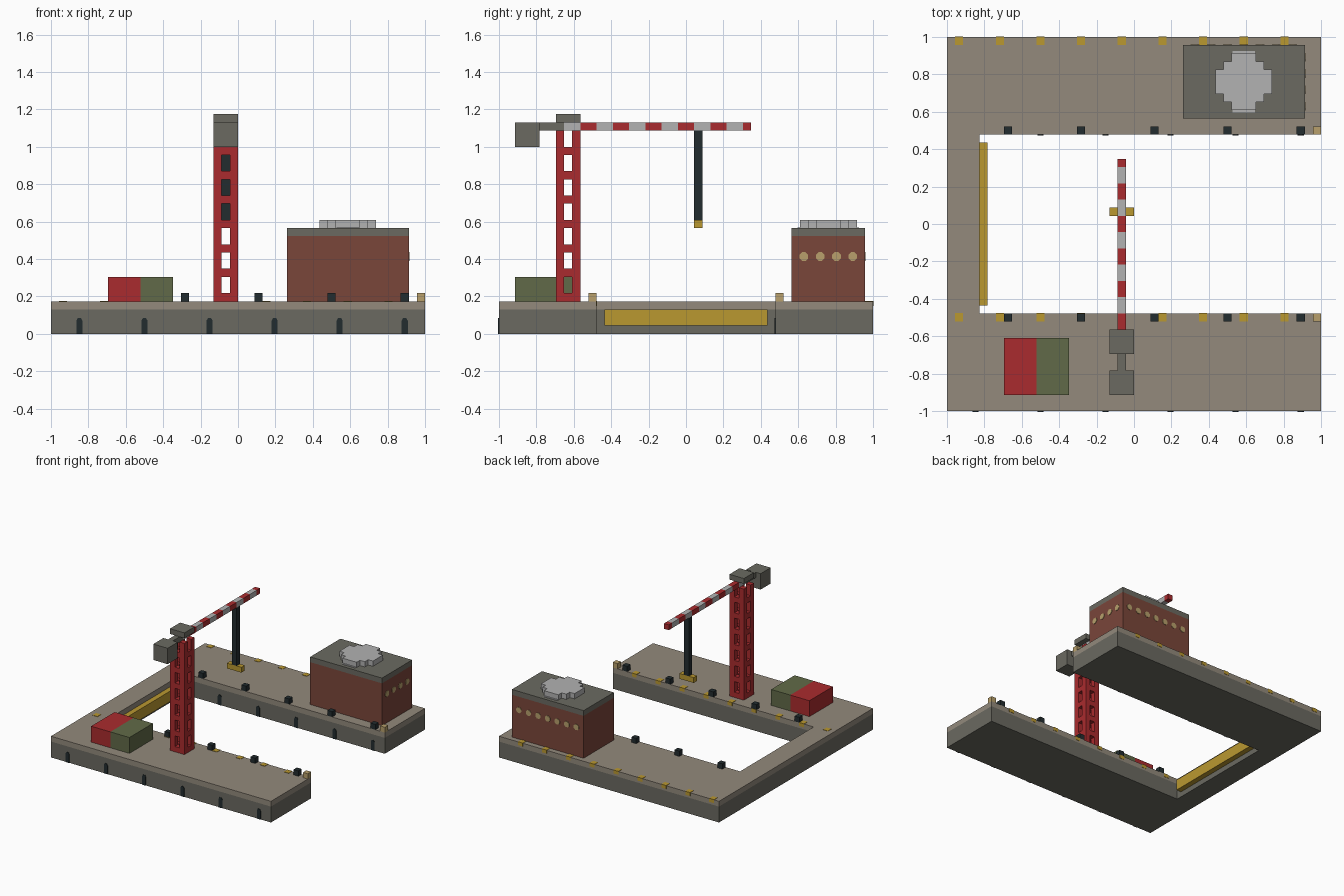
import bpy, bmesh, math
from mathutils import Matrix, Vector

cube = bpy.data.objects.get("Cube")
if cube:
    bpy.data.objects.remove(cube, do_unlink=True)

U = 2 / 46  # grid unit: the dock is 46 units square


def srgb(r, g, b):
    def lin(c):
        c /= 255
        return c / 12.92 if c <= 0.04045 else ((c + 0.055) / 1.055) ** 2.4
    return (lin(r), lin(g), lin(b), 1.0)


def material(name, rgb):
    m = bpy.data.materials.new(name)
    m.use_nodes = True
    m.diffuse_color = srgb(*rgb)
    bsdf = next(n for n in m.node_tree.nodes if n.type == 'BSDF_PRINCIPLED')
    bsdf.inputs["Base Color"].default_value = srgb(*rgb)
    return m


TAN = material("deck_tan", (147, 138, 124))
GREY = material("stone_grey", (107, 106, 97))
BRICK = material("brick_brown", (122, 70, 58))
RED = material("crane_red", (170, 43, 46))
GOLD = material("gold", (186, 152, 48))
BEIGE = material("lamp_beige", (184, 160, 108))
PALE = material("pale_grey", (178, 178, 178))
DARK = material("dark_iron", (34, 44, 47))
GREEN = material("olive_green", (97, 106, 72))


def finish(name, bm, *mats):
    bmesh.ops.recalc_face_normals(bm, faces=bm.faces)
    me = bpy.data.meshes.new(name)
    bm.to_mesh(me)
    bm.free()
    for m in mats:
        me.materials.append(m)
    ob = bpy.data.objects.new(name, me)
    bpy.context.collection.objects.link(ob)
    return ob


def add_box(bm, lo, hi, index=0):
    """Box between two grid corners; x and y count from the dock corner."""
    size = [(b - a) * U for a, b in zip(lo, hi)]
    mid = [(a + b) / 2 * U for a, b in zip(lo, hi)]
    mat = Matrix.Translation((mid[0] - 1, mid[1] - 1, mid[2])) @ Matrix.Diagonal((*size, 1))
    verts = bmesh.ops.create_cube(bm, size=1, matrix=mat)["verts"]
    for f in {f for v in verts for f in v.link_faces}:
        f.material_index = index


def boxes(name, mat, *spans):
    bm = bmesh.new()
    for lo, hi in spans:
        add_box(bm, lo, hi)
    return finish(name, bm, mat)


def cubes(name, mat, cells):
    return boxes(name, mat, *[(c, [v + 1 for v in c]) for c in cells])


def add_prism(bm, points, offset):
    face = bm.faces.new([bm.verts.new(p) for p in points])
    new = bmesh.ops.extrude_face_region(bm, geom=[face])["geom"]
    bmesh.ops.translate(bm, vec=offset, verts=[g for g in new if isinstance(g, bmesh.types.BMVert)])


# Dock: U-shaped quay wall with a lighter deck slab
outline = [(0, 0), (46, 0), (46, 12), (4, 12), (4, 34), (46, 34), (46, 46), (0, 46)]
for name, mat, z0, z1 in (("quay_wall", GREY, 0, 3), ("quay_deck", TAN, 3, 4)):
    bm = bmesh.new()
    add_prism(bm, [(x * U - 1, y * U - 1, z0 * U) for x, y in outline], (0, 0, (z1 - z0) * U))
    finish(name, bm, mat)

boxes("dock_fender", GOLD, ((4, 13, 1), (5, 33, 3)))

# Drain arches on the walls that face the front
bm = bmesh.new()
arch = [(-0.38, 0), (0.38, 0), (0.38, 1.6), (0.2, 1.93), (-0.2, 1.93), (-0.38, 1.6)]
for wall, first in ((0, 3), (34, 11)):
    for x in range(first, 46, 8):
        add_prism(bm, [((x + 0.5 + px) * U - 1, wall * U - 1 - 0.004, pz * U) for px, pz in arch],
                  (0, 0.006, 0))
finish("drain_arches", bm, DARK)

# Bollards, corner posts and edge markings
cubes("bollards", DARK, [(x, y, 4) for y in (11, 34) for x in range(7, 46, 9)])
cubes("corner_posts", BEIGE, [(45, y, 4) for y in (11, 34)])
boxes("edge_markings", GOLD, *[((x, y, 3.4), (x + 1, y + 1.05, 4.06))
                               for y in (11, 45) for x in range(1, 46, 5)])

# Cargo containers
boxes("red_container", RED, ((7, 2, 4), (11, 9, 7)))
boxes("green_container", GREEN, ((11, 2, 4), (15, 9, 7)))

# Warehouse with roof slab and stepped round roof cap
boxes("warehouse_walls", BRICK, ((29, 36, 4), (44, 45, 12)))
boxes("warehouse_roof", GREY, ((29, 36, 12), (44, 45, 13)))
bm = bmesh.new()
disc = [(2, 0), (5, 0), (5, 1), (6, 1), (6, 2), (7, 2), (7, 5), (6, 5), (6, 6), (5, 6),
        (5, 7), (2, 7), (2, 6), (1, 6), (1, 5), (0, 5), (0, 2), (1, 2), (1, 1), (2, 1)]
add_prism(bm, [((33 + x) * U - 1, (37 + y) * U - 1, 13 * U) for x, y in disc], (0, 0, U))
add_box(bm, (35.1, 36.7, 13), (37.9, 44.3, 13.08))
finish("roof_cap", bm, PALE)

# Round windows on the right and back walls
bm = bmesh.new()


def add_window(centre, axis):
    rot = Vector(axis).to_track_quat('Z', 'Y').to_matrix().to_4x4()
    loc = Matrix.Translation((centre[0] * U - 1, centre[1] * U - 1, centre[2] * U))
    bmesh.ops.create_cone(bm, cap_ends=True, segments=8, radius1=0.025, radius2=0.025, depth=0.008,
                          matrix=loc @ rot @ Matrix.Rotation(math.pi / 8, 4, 'Z'))


for y in range(37, 45, 2):
    add_window((44, y + 0.5, 9.5), (1, 0, 0))
for x in range(30, 44, 2):
    add_window((x + 0.5, 45, 9.5), (0, 1, 0))
finish("round_windows", bm, BEIGE)

# Crane tower: four corner posts tied by square rings
bm = bmesh.new()
for x in (20, 22):
    for y in (7, 9):
        add_box(bm, (x, y, 4), (x + 1, y + 1, 25))
for z in range(4, 23, 3):
    for k in (0, 2):
        add_box(bm, (21, 7 + k, z), (22, 8 + k, z + 1))
        add_box(bm, (20 + k, 8, z), (21 + k, 9, z + 1))
finish("crane_tower", bm, RED)

# Crane head, rear arm and counterweight
boxes("crane_head", GREY, ((20, 7, 26), (23, 10, 27)))
boxes("rear_arm", GREY, ((21, 5, 25), (22, 8, 26)))
boxes("counterweight", GREY, ((20, 2, 23), (23, 5, 26)))

# Striped boom
bm = bmesh.new()
for i, y in enumerate(range(8, 31, 2)):
    add_box(bm, (21, y, 25), (22, min(y + 2, 31), 26), i % 2)
finish("crane_boom", bm, PALE, RED)

# Hoist cable and hook block
boxes("hoist_cable", DARK, ((21, 24, 14), (22, 25, 25)))
boxes("hook_block", GOLD, ((20, 24, 13), (23, 25, 14)))
